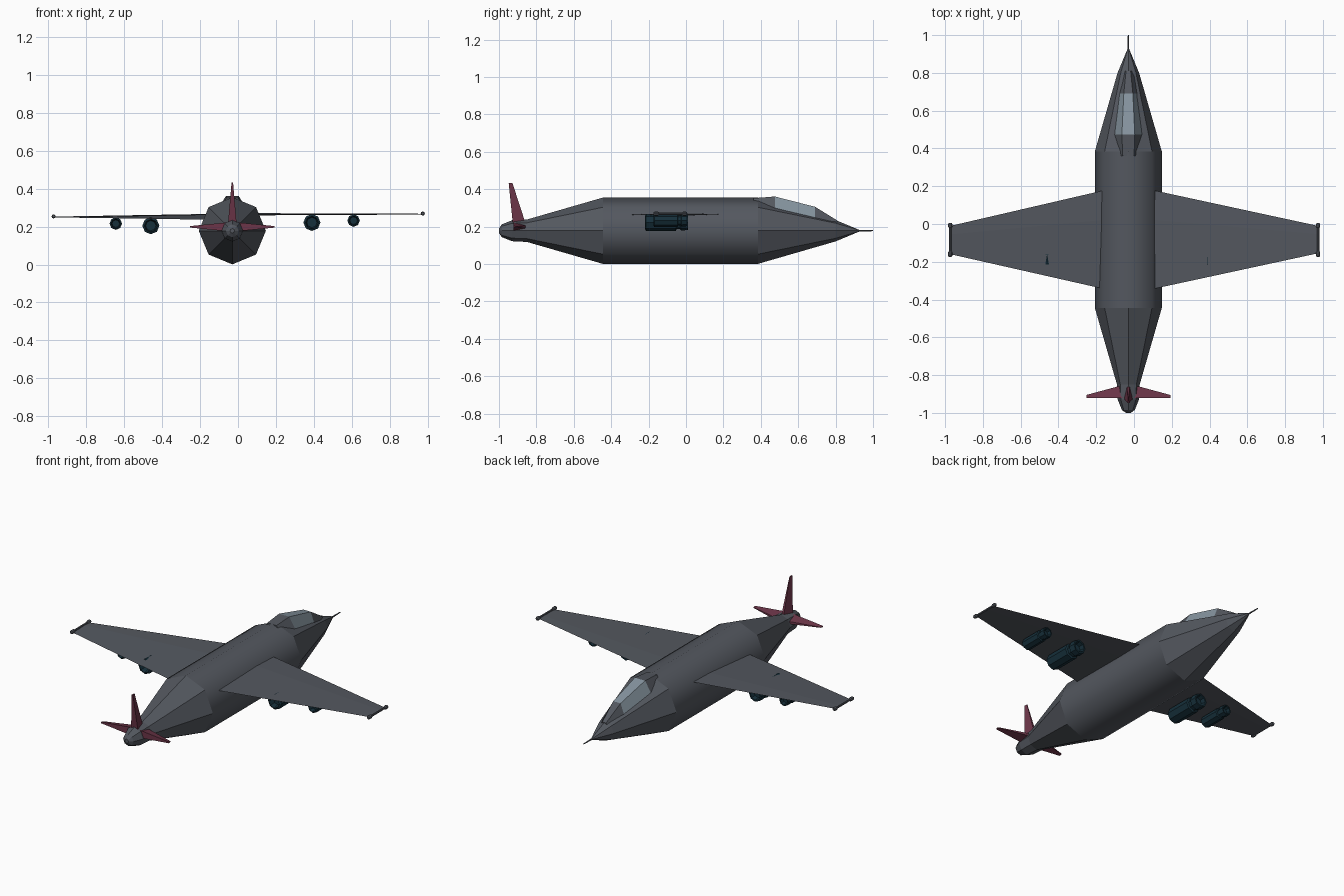
import bpy, bmesh, math
from mathutils import Vector

if "Cube" in bpy.data.objects:
    bpy.data.objects.remove(bpy.data.objects["Cube"])

CX, CZ = -0.03, 0.178


def mat(name, rgb):
    m = bpy.data.materials.new(name)
    m.diffuse_color = (*rgb, 1)
    m.use_nodes = True
    m.node_tree.nodes["Principled BSDF"].inputs["Base Color"].default_value = m.diffuse_color
    return m


GREY = mat("hull grey", (0.088, 0.097, 0.115))
GLASS = mat("canopy glass", (0.24, 0.30, 0.35))
MAROON = mat("tail maroon", (0.15, 0.036, 0.065))
TEAL = mat("engine teal", (0.008, 0.029, 0.043))


def loft(name, rings, mats, glass=None, smooth=None):
    """Skin a list of equal-length rings, with capped ends."""
    bm = bmesh.new()
    vs = [[bm.verts.new(p) for p in r] for r in rings]
    n = len(rings[0])
    for i in range(len(vs) - 1):
        for j in range(n):
            k = (j + 1) % n
            f = bm.faces.new((vs[i][j], vs[i][k], vs[i + 1][k], vs[i + 1][j]))
            if glass and glass(i, j):
                f.material_index = 1
            if smooth and smooth(i):
                f.smooth = True
    bm.faces.new(vs[0])
    bm.faces.new(vs[-1])
    bmesh.ops.recalc_face_normals(bm, faces=bm.faces[:])
    me = bpy.data.meshes.new(name)
    bm.to_mesh(me)
    bm.free()
    for m in mats:
        me.materials.append(m)
    ob = bpy.data.objects.new(name, me)
    bpy.context.collection.objects.link(ob)
    return ob


def tube(name, x, z, profile, m, n=8, smooth=None):
    """Round body along y from (y, radius) pairs."""
    rings = [[(x + r * math.cos(2 * math.pi * k / n), y, z + r * math.sin(2 * math.pi * k / n))
              for k in range(n)] for y, r in profile]
    return loft(name, rings, [m], smooth=smooth)


# Fuselage and nose probe
tube("fuselage", CX, CZ,
     [(-1.0, 0.012), (-0.985, 0.034), (-0.93, 0.056), (-0.85, 0.060), (-0.445, 0.177),
      (0.385, 0.177), (0.80, 0.057), (0.932, 0.002)], GREY, smooth=lambda i: i == 4)
tube("nose_probe", CX, CZ, [(0.90, 0.005), (1.0, 0.003)], GREY, 6)

# Canopy: rows of (y, bottom z, bottom half width, top z, top half width)
rows = [(0.36, 0.27, 0.085, 0.352, 0.03), (0.475, 0.300, 0.072, 0.361, 0.034),
        (0.69, 0.242, 0.048, 0.306, 0.024), (0.81, 0.20, 0.035, 0.232, 0.012)]
loft("canopy", [[(CX - bw, y, bz), (CX - tw, y, tz), (CX + tw, y, tz), (CX + bw, y, bz)]
                for y, bz, bw, tz, tw in rows], [GREY, GLASS],
     glass=lambda i, j: i == 1 and j < 3)


# Wings: chord sections with a thin diamond-like profile
def section(x, y0, z0, y1, z1, t):
    a, b = Vector((x, y0, z0)), Vector((x, y1, z1))
    up = Vector((0, 0, t))
    return [a, a.lerp(b, 0.3) + up, b, a.lerp(b, 0.3) - up]


loft("right_wing", [section(0.04, 0.192, 0.266, -0.357, 0.264, 0.006),
                    section(0.975, -0.01, 0.266, -0.155, 0.266, 0.002)], [GREY])
loft("left_wing", [section(-0.10, 0.192, 0.268, -0.357, 0.236, 0.006),
                   section(-0.972, -0.01, 0.252, -0.160, 0.249, 0.002)], [GREY])

# Wing tip rails with knobs at both ends
for side, x, z in (("right", 0.975, 0.269), ("left", -0.973, 0.254)):
    tube(side + "_tip_rail", x, z,
         [(-0.175, 0.007), (-0.168, 0.011), (-0.150, 0.011), (-0.143, 0.006),
          (-0.022, 0.006), (-0.015, 0.011), (0.0, 0.011), (0.006, 0.007)], GREY)

# Engine pods with a neck and an intake ring
pods = (("right_inner", 0.39, 0.222, 0.045, -0.22, 0.01),
        ("right_outer", 0.61, 0.232, 0.033, -0.175, 0.005),
        ("left_inner", -0.46, 0.205, 0.045, -0.22, 0.01),
        ("left_outer", -0.645, 0.216, 0.033, -0.175, 0.005))
for name, x, z, r, y0, y1 in pods:
    L = y1 - y0
    tube(name + "_engine", x, z,
         [(y0 + L * 0.15, r * 0.6), (y0, r * 0.75), (y0 + L * 0.03, r), (y0 + L * 0.72, r),
          (y0 + L * 0.74, r * 0.8), (y0 + L * 0.82, r * 0.8), (y0 + L * 0.84, r * 0.95),
          (y1, r * 0.9), (y1, r * 0.7), (y1 - L * 0.12, r * 0.6)], TEAL)
    # Short pylon up into the wing
    loft(name + "_pylon", [[(x - 0.008, y, zz), (x + 0.008, y, zz),
                            (x + 0.008, y + L * 0.5, zz), (x - 0.008, y + L * 0.5, zz)]
                           for y, zz in ((y0 + L * 0.25, z), (y0 + L * 0.25, z + r))], [TEAL])


# Tail fins: one shape turned about the fuselage axis
def fin(name, ang, length, tip_y0, tip_y1, z, thick):
    out = Vector((math.cos(ang), 0, math.sin(ang)))
    side = Vector((-math.sin(ang), 0, math.cos(ang)))
    c = Vector((CX, 0, z))

    def ring(d, y0, y1, t):
        return [c + out * d + side * s * t + Vector((0, y, 0))
                for y, s in ((y0, 0.35), (y1, 1), (y1, -1), (y0, -0.35))]
    loft(name, [ring(0.0, -0.845, -0.922, thick), ring(length, tip_y0, tip_y1, 0.004)], [MAROON])


fin("right_tailplane", 0, 0.222, -0.905, -0.922, 0.199, 0.026)
fin("left_tailplane", math.pi, 0.222, -0.905, -0.922, 0.199, 0.026)
fin("tail_fin", math.pi / 2, 0.255, -0.928, -0.948, 0.178, 0.026)
